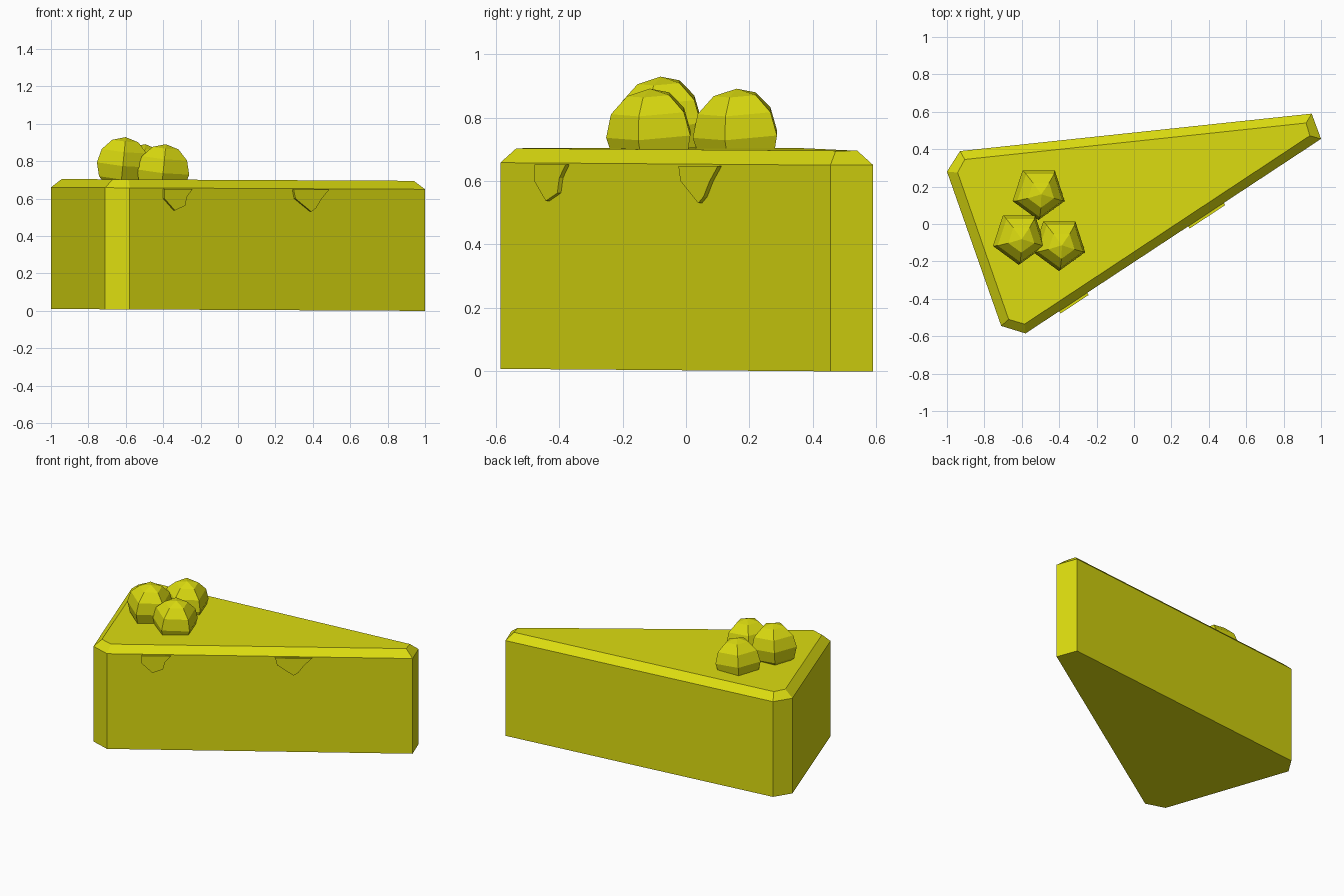
import bpy, bmesh, math
from mathutils import Vector, Euler, Matrix

if "Cube" in bpy.data.objects:
    bpy.data.objects.remove(bpy.data.objects["Cube"])

mat = bpy.data.materials.new("lemon yellow")
mat.diffuse_color = (0.72, 0.72, 0.005, 1)
mat.use_nodes = True
mat.node_tree.nodes["Principled BSDF"].inputs["Base Color"].default_value = mat.diffuse_color


def lean(x):
    # the slice sits a touch higher at its left end
    return 0.005 * (1 - x)


def loft(name, rings):
    # closed solid through stacked rings of equal point count
    bm = bmesh.new()
    vs = [[bm.verts.new(p) for p in r] for r in rings]
    n = len(rings[0])
    for a, b in zip(vs, vs[1:]):
        for i in range(n):
            j = (i + 1) % n
            bm.faces.new((a[i], a[j], b[j], b[i]))
    bm.faces.new(vs[0])
    bm.faces.new(vs[-1])
    bmesh.ops.recalc_face_normals(bm, faces=bm.faces)
    return finish(name, bm)


def finish(name, bm):
    me = bpy.data.meshes.new(name)
    bm.to_mesh(me)
    bm.free()
    me.materials.append(mat)
    ob = bpy.data.objects.new(name, me)
    bpy.context.collection.objects.link(ob)
    return ob


# wedge body with cut corners and a chamfered top rim
outer = [(-0.71, -0.545), (-0.58, -0.585), (1.0, 0.455),
         (0.95, 0.59), (-0.93, 0.39), (-1.0, 0.28)]
inner = [(-0.67, -0.51), (-0.585, -0.535), (0.94, 0.472),
         (0.92, 0.54), (-0.905, 0.345), (-0.943, 0.275)]
loft("cake_slice", [
    [(x, y, lean(x)) for x, y in outer],
    [(x, y, 0.65 + lean(x)) for x, y in outer],
    [(x, y, 0.695 + lean(x)) for x, y in inner]])

# thin icing drips on the long front wall
start, end = Vector((-0.58, -0.585, 0)), Vector((1.0, 0.455, 0))
out = Vector((end.y - start.y, start.x - end.x, 0)).normalized()


def drip(name, pts):
    def ring(depth):
        r = []
        for x, z in pts:
            p = start.lerp(end, (x - start.x) / (end.x - start.x))
            r.append(p + out * depth + Vector((0, 0, z)))
        return r
    loft(name, [ring(-0.02), ring(0.014)])


drip("drip_left", [(-0.40, 0.652), (-0.40, 0.60), (-0.345, 0.537),
                   (-0.29, 0.562), (-0.28, 0.61), (-0.25, 0.652)])
drip("drip_right", [(0.29, 0.648), (0.30, 0.60), (0.385, 0.53),
                    (0.41, 0.55), (0.44, 0.60), (0.48, 0.648)])

# faceted berries, slightly tipped
for i, (x, y, z) in enumerate([(-0.615, -0.072, 0.783),
                               (-0.40, -0.105, 0.745),
                               (-0.51, 0.168, 0.745)]):
    bm = bmesh.new()
    bmesh.ops.create_uvsphere(bm, u_segments=5, v_segments=6, radius=0.147)
    bmesh.ops.rotate(bm, verts=bm.verts, cent=(0, 0, 0),
                     matrix=Matrix.Rotation(math.radians(36), 3, 'Z'))
    bmesh.ops.rotate(bm, verts=bm.verts, cent=(0, 0, 0),
                     matrix=Euler((0.06, 0.1, 0)).to_matrix())
    bmesh.ops.translate(bm, verts=bm.verts, vec=(x, y, z))
    finish(f"berry_{i + 1}", bm)
